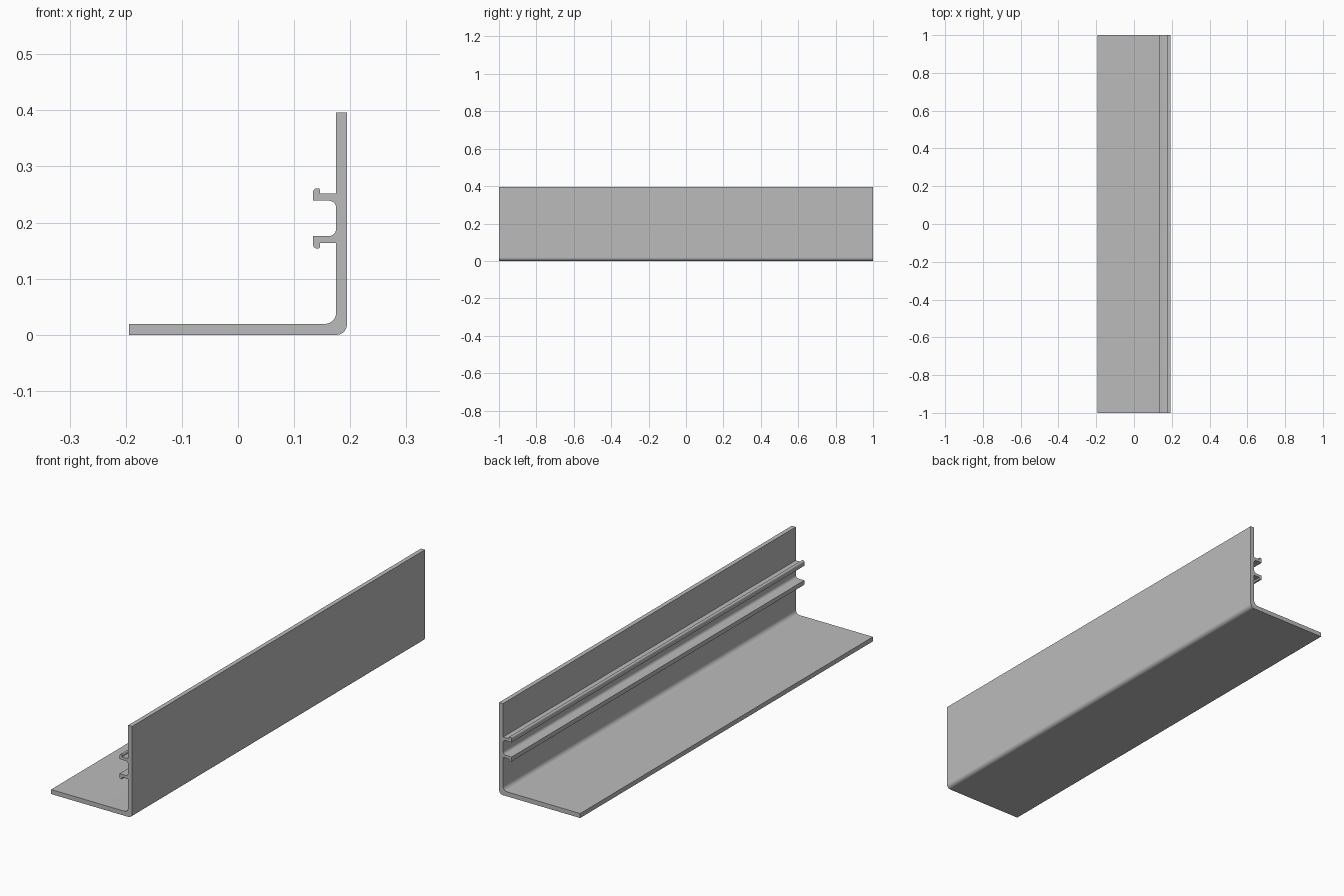
import bpy, bmesh, math
from mathutils import Vector

cube = bpy.data.objects.get("Cube")
if cube:
    bpy.data.objects.remove(cube, do_unlink=True)

HALF_WIDTH, HEIGHT, HALF_LENGTH = 0.194, 0.396, 1.0
FLOOR_TOP, WALL_INNER = 0.0195, 0.175
CLIP_CENTRE = 0.2075


def rounded(corners, steps=8):
    """Replace each (x, z, radius) corner with a tangent arc."""
    points = []
    for i, (x, z, radius) in enumerate(corners):
        corner = Vector((x, z))
        if not radius:
            points.append(corner)
            continue
        before = (Vector(corners[i - 1][:2]) - corner).normalized()
        after = (Vector(corners[(i + 1) % len(corners)][:2]) - corner).normalized()
        # All corners are square, so the arc centre lies along both edges
        centre = corner + (before + after) * radius
        for s in range(steps + 1):
            a = math.pi / 2 * s / steps
            points.append(centre - radius * (after * math.cos(a) + before * math.sin(a)))
    return points


# Hooked clip rail above the channel centre; the lower rail is its mirror
upper_clip = [
    (WALL_INNER, 0.2515, 0), (0.146, 0.2515, 0), (0.146, 0.261, 0.003),
    (0.134, 0.261, 0.006), (0.134, 0.239, 0), (WALL_INNER, 0.239, 0.013),
]
lower_clip = [(x, 2 * CLIP_CENTRE - z, r) for x, z, r in reversed(upper_clip)]

# Full section: floor flange, rounded heel, wall, clips and inner fillet
section = [
    (-HALF_WIDTH, 0, 0), (HALF_WIDTH, 0, 0.018),
    (HALF_WIDTH, HEIGHT, 0), (WALL_INNER, HEIGHT, 0),
    *upper_clip, *lower_clip,
    (WALL_INNER, FLOOR_TOP, 0.02), (-HALF_WIDTH, FLOOR_TOP, 0),
]

# Extrude the section along the length
bm = bmesh.new()
cap = bm.faces.new([bm.verts.new((p.x, -HALF_LENGTH, p.y)) for p in rounded(section)])
result = bmesh.ops.extrude_face_region(bm, geom=[cap], use_keep_orig=True)
new_verts = [v for v in result["geom"] if isinstance(v, bmesh.types.BMVert)]
bmesh.ops.translate(bm, verts=new_verts, vec=(0, 2 * HALF_LENGTH, 0))
bmesh.ops.recalc_face_normals(bm, faces=bm.faces)
mesh = bpy.data.meshes.new("angle_profile")
bm.to_mesh(mesh)
bm.free()

profile = bpy.data.objects.new("angle_profile", mesh)
bpy.context.collection.objects.link(profile)

# Plain grey metal
grey = bpy.data.materials.new("plain_grey")
grey.use_nodes = True
colour = (0.5, 0.5, 0.5, 1)
grey.diffuse_color = colour
grey.node_tree.nodes["Principled BSDF"].inputs["Base Color"].default_value = colour
mesh.materials.append(grey)

# Smooth the fillets while keeping the flats and square edges crisp
bpy.ops.object.select_all(action="DESELECT")
profile.select_set(True)
bpy.context.view_layer.objects.active = profile
bpy.ops.object.shade_smooth_by_angle(angle=math.radians(30))
normals = profile.modifiers.new("flat_normals", "WEIGHTED_NORMAL")
normals.keep_sharp = True
